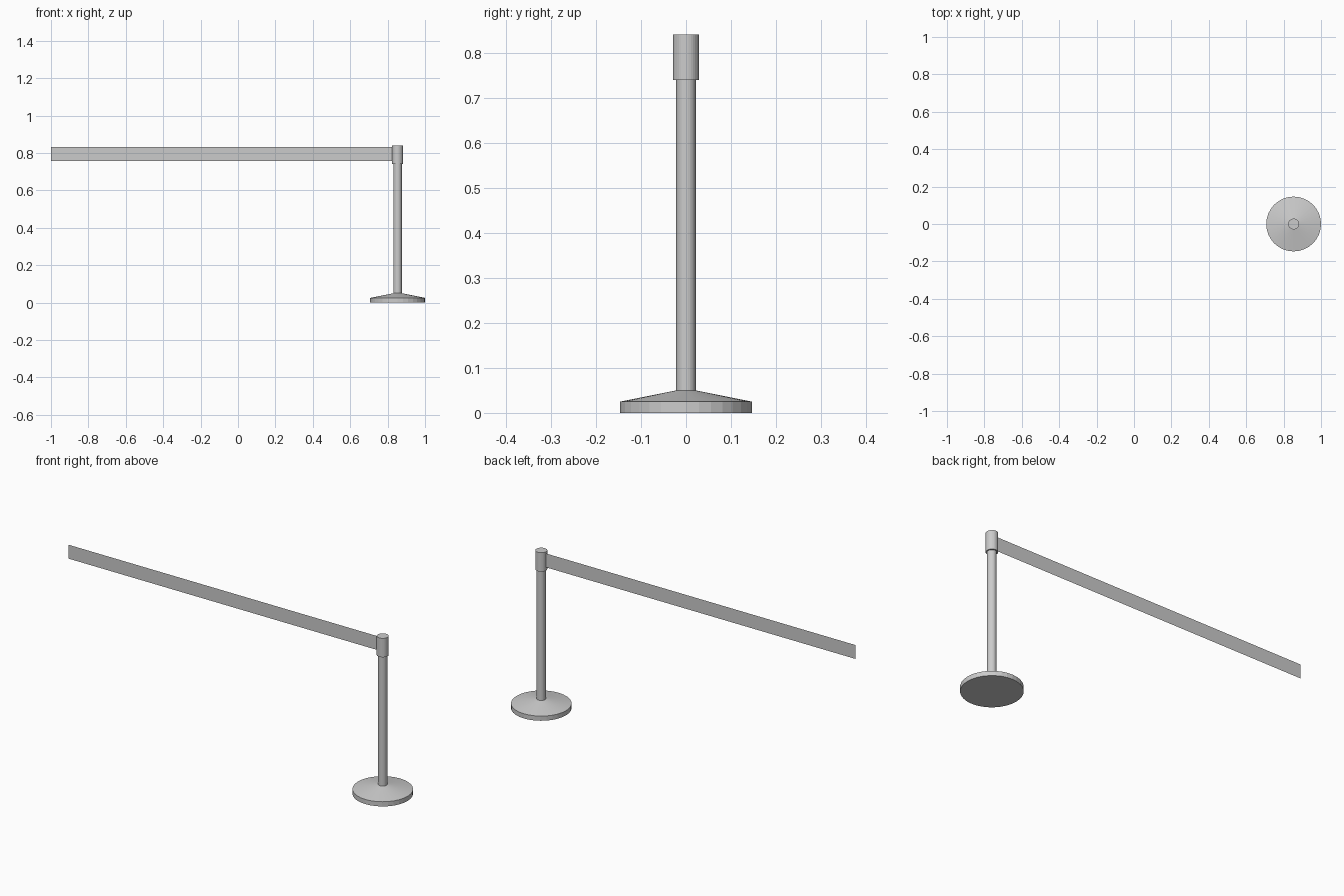
import bpy, bmesh
from math import cos, sin, tau, radians

if "Cube" in bpy.data.objects:
    bpy.data.objects.remove(bpy.data.objects["Cube"])

POST_X = 0.8535
SIDES = 32


def make_object(name, bm):
    bmesh.ops.recalc_face_normals(bm, faces=bm.faces)
    mesh = bpy.data.meshes.new(name)
    bm.to_mesh(mesh)
    bm.free()
    obj = bpy.data.objects.new(name, mesh)
    bpy.context.collection.objects.link(obj)
    return obj


def turned(name, profile):
    """Capped solid turned around the post axis from (radius, z) points."""
    bm = bmesh.new()
    rings = [[bm.verts.new((POST_X + r * cos(tau * i / SIDES), r * sin(tau * i / SIDES), z))
              for i in range(SIDES)] for r, z in profile]
    for low, high in zip(rings, rings[1:]):
        for i in range(SIDES):
            j = (i + 1) % SIDES
            bm.faces.new((low[i], low[j], high[j], high[i]))
    bm.faces.new(rings[0][::-1])
    bm.faces.new(rings[-1])
    obj = make_object(name, bm)
    bpy.ops.object.select_all(action='DESELECT')
    obj.select_set(True)
    bpy.context.view_layer.objects.active = obj
    bpy.ops.object.shade_smooth_by_angle(angle=radians(8))
    return obj


# Weighted foot with shallow conical top
turned("base", [(0.1465, 0), (0.1465, 0.025), (0.022, 0.05)])
# Upright
turned("post", [(0.022, 0.05), (0.022, 0.74)])
# Belt housing
turned("belt_housing", [(0.029, 0.74), (0.029, 0.841)])

# Thin stretched belt, a single flat strip
bm = bmesh.new()
bm.faces.new([bm.verts.new(p) for p in (
    (-1, 0, 0.757), (POST_X - 0.028, 0, 0.757), (POST_X - 0.028, 0, 0.831), (-1, 0, 0.831))])
make_object("belt", bm)
